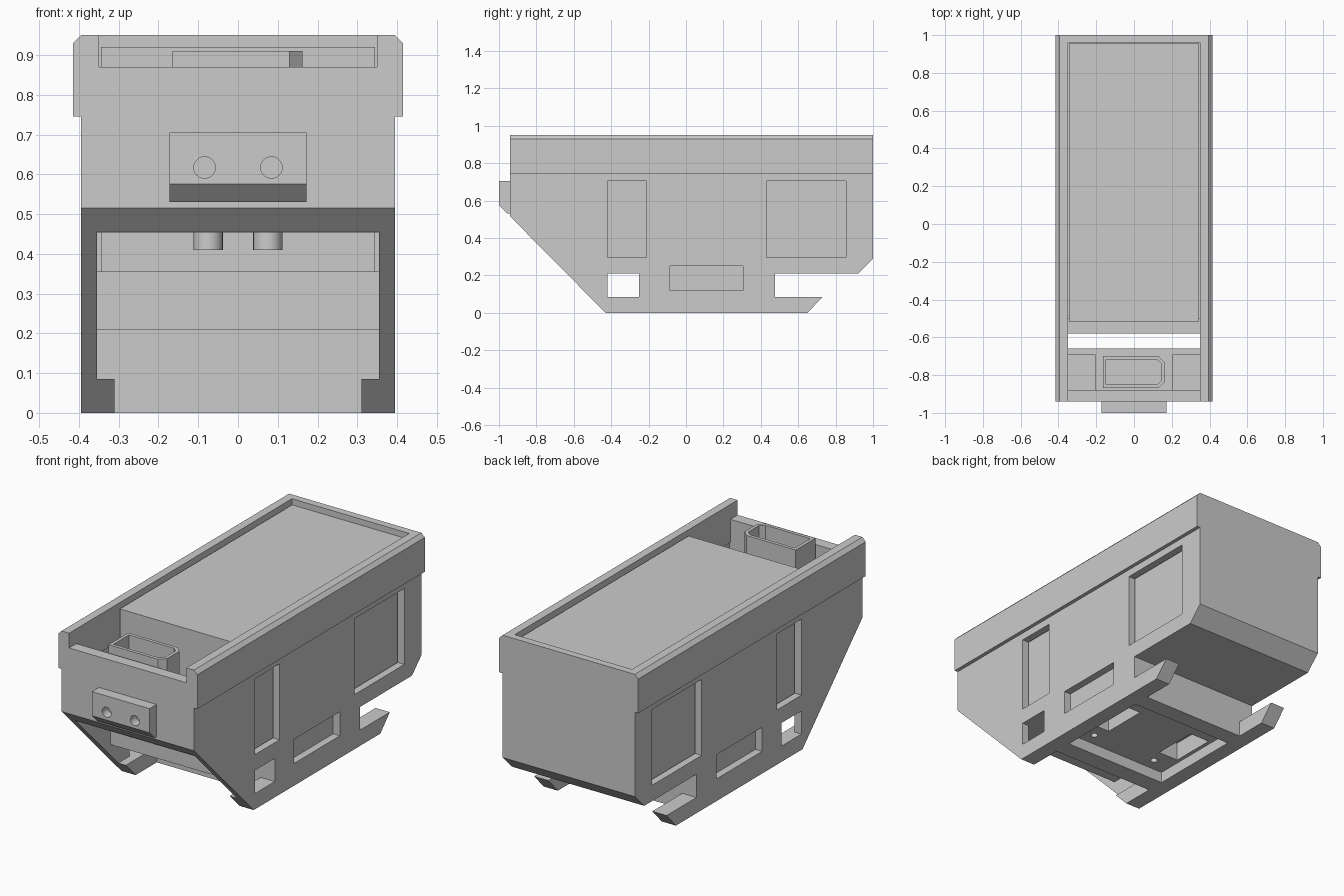
import bpy, bmesh, math

cube = bpy.data.objects.get("Cube")
if cube:
    bpy.data.objects.remove(cube, do_unlink=True)

grey = bpy.data.materials.new("plain_grey")
grey.use_nodes = True
colour = (0.6, 0.6, 0.6, 1)
grey.diffuse_color = colour
grey.node_tree.nodes["Principled BSDF"].inputs["Base Color"].default_value = colour


def prism(name, points, axis, low, high):
    """Extrude a flat outline along an axis: x uses (y, z), y uses (x, z), z uses (x, y)."""
    place = {"x": lambda p, h: (h, p[0], p[1]),
             "y": lambda p, h: (p[0], h, p[1]),
             "z": lambda p, h: (p[0], p[1], h)}[axis]
    bm = bmesh.new()
    base = bm.faces.new([bm.verts.new(place(p, low)) for p in points])
    moved = bmesh.ops.extrude_face_region(bm, geom=[base])["geom"]
    bmesh.ops.translate(bm, vec=place((0, 0), high - low),
                        verts=[v for v in moved if isinstance(v, bmesh.types.BMVert)])
    bmesh.ops.recalc_face_normals(bm, faces=bm.faces)
    mesh = bpy.data.meshes.new(name)
    bm.to_mesh(mesh)
    bm.free()
    mesh.materials.append(grey)
    obj = bpy.data.objects.new(name, mesh)
    bpy.context.collection.objects.link(obj)
    return obj


def rect(a0, a1, b0, b1):
    return [(a0, b0), (a1, b0), (a1, b1), (a0, b1)]


def box(name, x0, x1, y0, y1, z0, z1):
    return prism(name, rect(x0, x1, y0, y1), "z", z0, z1)


def disc(a, b, radius, sides=24):
    return [(a + radius * math.cos(math.tau * i / sides),
             b + radius * math.sin(math.tau * i / sides)) for i in range(sides)]


def cut(obj, cutters):
    """Subtract every cutter, bake the result and drop the cutters."""
    for cutter in cutters:
        mod = obj.modifiers.new("cut", "BOOLEAN")
        mod.operation, mod.solver, mod.object = "DIFFERENCE", "EXACT", cutter
    graph = bpy.context.evaluated_depsgraph_get()
    mesh = bpy.data.meshes.new_from_object(obj.evaluated_get(graph))
    obj.modifiers.clear()
    obj.data = mesh
    for cutter in cutters:
        bpy.data.objects.remove(cutter, do_unlink=True)


# Side walls with windows, top rails and bottom skids
wall = [(-0.43, 0), (0.475, 0), (0.475, 0.21), (0.92, 0.21), (1, 0.29),
        (1, 0.8), (-0.94, 0.8), (-0.94, 0.515)]
openings = [rect(-0.42, -0.21, 0.295, 0.705), rect(0.43, 0.855, 0.295, 0.705),
            rect(-0.42, -0.25, 0.085, 0.21), rect(-0.085, 0.305, 0.12, 0.25)]
rail = [(0.35, 0.745), (0.415, 0.745), (0.415, 0.93), (0.395, 0.95), (0.35, 0.95)]
skid = [(-0.43, 0), (0.65, 0), (0.73, 0.085), (-0.514, 0.085)]
for side, s in (("right", -1), ("left", 1)):
    def span(a, b):
        return sorted((s * a, s * b))
    panel = prism(side + "_wall", wall, "x", *span(0.355, 0.395))
    cut(panel, [prism("cutter", o, "x", *span(0.3, 0.45)) for o in openings])
    prism(side + "_rail", [(s * x, z) for x, z in rail], "y", -0.94, 1)
    prism(side + "_skid", skid, "x", *span(0.31, 0.395))

# Floor with front ledge and rear wall in one section
floor = [(0.96, 0.95), (1, 0.95), (1, 0.29), (0.92, 0.21), (-0.58, 0.21),
         (-0.58, 0.355), (-0.5, 0.355), (-0.5, 0.28), (0.96, 0.28)]
prism("floor_and_rear_wall", floor, "x", -0.355, 0.355)

# Main cargo box
box("cargo_box", -0.345, 0.345, -0.515, 0.955, 0.25, 0.92)

# Front wall with sloped lower edge, and the shelf behind it
prism("front_wall", [(-0.94, 0.515), (-0.878, 0.453), (-0.878, 0.87), (-0.94, 0.87)],
      "x", -0.355, 0.355)
box("front_shelf", -0.355, 0.355, -0.88, -0.66, 0.453, 0.5)
for side, s in (("right", -1), ("left", 1)):
    x0, x1 = sorted((s * 0.205, s * 0.355))
    box(side + "_shelf_pad", x0, x1, -0.878, -0.69, 0.5, 0.56)

# Open socket with two clipped corners
socket = prism("socket", [(-0.165, -0.868), (0.13, -0.868), (0.162, -0.836), (0.162, -0.732),
                          (0.13, -0.7), (-0.165, -0.7)], "z", 0.49, 0.91)
cut(socket, [prism("cutter", [(-0.148, -0.85), (0.122, -0.85), (0.145, -0.828), (0.145, -0.74),
                              (0.122, -0.718), (-0.148, -0.718)], "z", 0.65, 1)])

# Bosses under the shelf
for side, s in (("right", -1), ("left", 1)):
    boss = prism(side + "_boss", disc(s * 0.075, -0.77, 0.037), "z", 0.41, 0.46)
    bpy.ops.object.select_all(action="DESELECT")
    boss.select_set(True)
    bpy.context.view_layer.objects.active = boss
    bpy.ops.object.shade_smooth_by_angle()

# Front lamp block with two round holes
lamp = prism("lamp_block", [(-1, 0.705), (-0.935, 0.705), (-0.935, 0.53), (-0.955, 0.53),
                            (-1, 0.575)], "x", -0.172, 0.172)
cut(lamp, [prism("cutter", disc(s * 0.084, 0.617, 0.027), "y", -1.1, -0.95) for s in (-1, 1)])

# Underbody block with a recess, side pockets and screw holes
under = box("underbody", -0.355, 0.355, -0.25, 0.475, 0, 0.21)
cutters = [box("cutter", -0.31, 0.31, -0.15, 0.38, -0.1, 0.06)]
for s in (-1, 1):
    x0, x1 = sorted((s * 0.17, s * 0.29))
    cutters.append(box("cutter", x0, x1, 0, 0.25, -0.05, 0.16))
    for y in (-0.08, 0.32):
        cutters.append(prism("cutter", disc(s * 0.2, y, 0.018, 16), "z", -0.05, 0.12))
cut(under, cutters)
